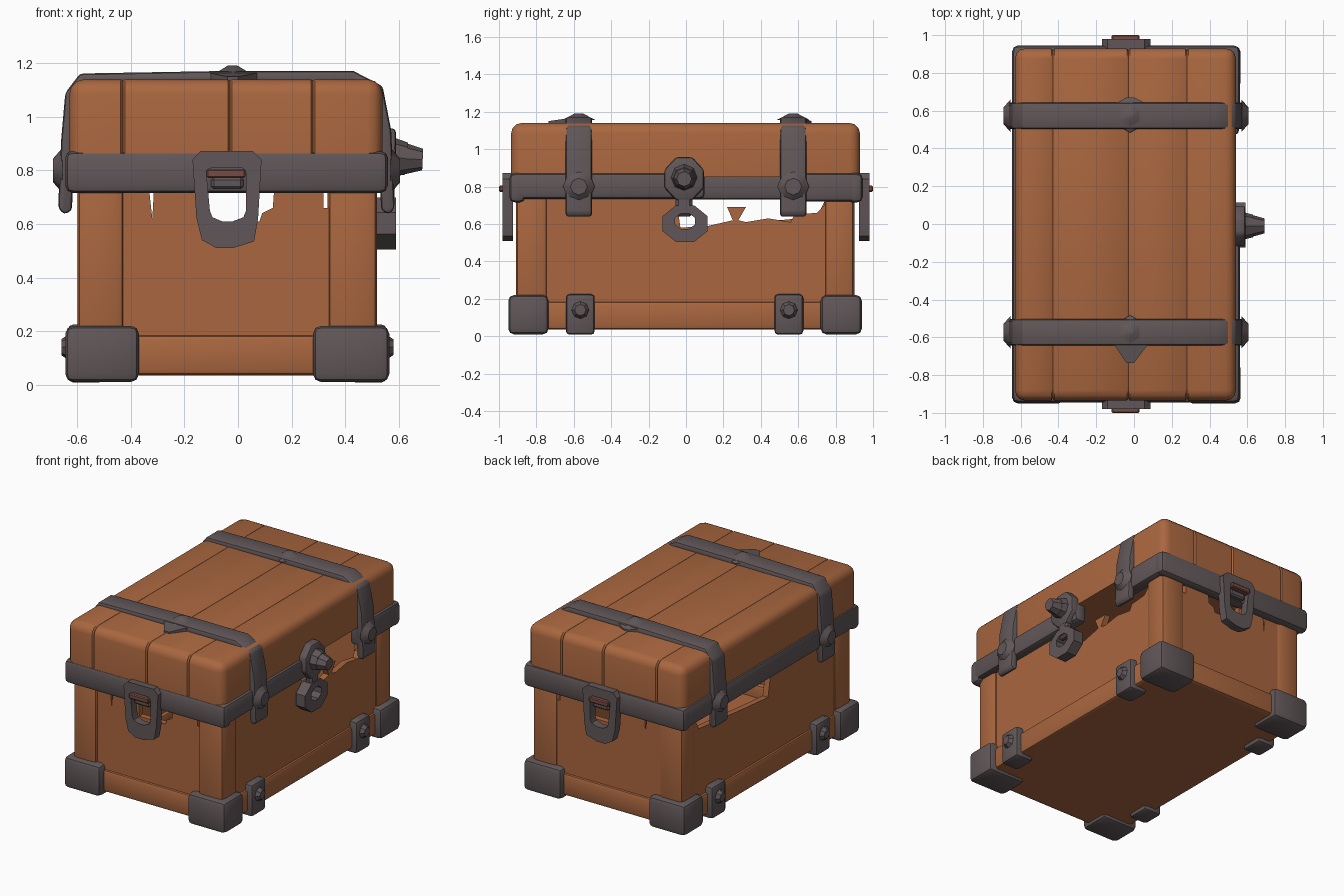
import bpy, bmesh, math
from mathutils import Vector, Matrix

if "Cube" in bpy.data.objects:
    bpy.data.objects.remove(bpy.data.objects["Cube"])


def material(name, rgb):
    m = bpy.data.materials.new(name)
    m.diffuse_color = (*rgb, 1)
    m.use_nodes = True
    m.node_tree.nodes["Principled BSDF"].inputs["Base Color"].default_value = m.diffuse_color
    return m


WOOD = material("brown wood", (0.40, 0.135, 0.05))
METAL = material("dark iron", (0.118, 0.094, 0.098))
RUST = material("rusty red", (0.19, 0.07, 0.055))


def finish(bm, name, mat, bevel=0.0, segs=2):
    if bevel:
        edges = [e for e in bm.edges if len(e.link_faces) == 2 and e.calc_face_angle(0) > 0.5]
        bmesh.ops.bevel(bm, geom=edges, offset=bevel, segments=segs, profile=0.5,
                        affect='EDGES', clamp_overlap=True)
    bmesh.ops.recalc_face_normals(bm, faces=bm.faces)
    me = bpy.data.meshes.new(name)
    bm.to_mesh(me)
    bm.free()
    me.materials.append(mat)
    ob = bpy.data.objects.new(name, me)
    bpy.context.collection.objects.link(ob)
    bpy.context.view_layer.objects.active = ob
    ob.select_set(True)
    bpy.ops.object.shade_smooth_by_angle(angle=math.radians(35))
    ob.select_set(False)
    return ob


def box_bm(x0, x1, y0, y1, z0, z1):
    bm = bmesh.new()
    bmesh.ops.create_cube(bm, size=1)
    for v in bm.verts:
        v.co = Vector(((x0 + x1) / 2 + v.co.x * (x1 - x0),
                       (y0 + y1) / 2 + v.co.y * (y1 - y0),
                       (z0 + z1) / 2 + v.co.z * (z1 - z0)))
    return bm


def box(name, mat, x0, x1, y0, y1, z0, z1, bevel=0.0, segs=2):
    x0, x1 = sorted((x0, x1))
    y0, y1 = sorted((y0, y1))
    return finish(box_bm(x0, x1, y0, y1, z0, z1), name, mat, bevel, segs)


def prism(name, mat, pts, axis, a, b, bevel=0.0):
    """Extrude a profile (u, z) along 'x' or 'y' from a to b."""
    bm = bmesh.new()
    put = (lambda u, z, d: (d, u, z)) if axis == 'x' else (lambda u, z, d: (u, d, z))
    f = bm.faces.new([bm.verts.new(put(u, z, a)) for u, z in pts])
    r = bmesh.ops.extrude_face_region(bm, geom=[f])
    move = Vector((b - a, 0, 0)) if axis == 'x' else Vector((0, b - a, 0))
    bmesh.ops.translate(bm, vec=move, verts=[g for g in r['geom'] if isinstance(g, bmesh.types.BMVert)])
    return finish(bm, name, mat, bevel)


def ring(name, mat, outer, inner, axis, a, b, bevel=0.0):
    """Link made from two matching loops of (u, z) points."""
    bm = bmesh.new()
    put = (lambda u, z, d: (d, u, z)) if axis == 'x' else (lambda u, z, d: (u, d, z))
    loops = [[bm.verts.new(put(u, z, d)) for u, z in pts]
             for pts, d in ((outer, a), (inner, a), (inner, b), (outer, b))]
    n = len(outer)
    for k in range(4):
        p, q = loops[k], loops[(k + 1) % 4]
        for i in range(n):
            j = (i + 1) % n
            bm.faces.new((p[i], p[j], q[j], q[i]))
    return finish(bm, name, mat, bevel, 1)


def stud(name, mat, base, direction, r1, r2, length, sides=8):
    """Tapered boss growing out of a surface."""
    d = Vector(direction).normalized()
    bm = bmesh.new()
    bmesh.ops.create_cone(bm, cap_ends=True, segments=sides, radius1=r1, radius2=r2, depth=length)
    rot = d.to_track_quat('Z', 'Y').to_matrix().to_4x4()
    bmesh.ops.transform(bm, verts=bm.verts,
                        matrix=Matrix.Translation(Vector(base) + d * length / 2) @ rot)
    return finish(bm, name, mat)


# Lid: rounded block with plank seams
bm = box_bm(-0.63, 0.54, -0.935, 0.93, 0.85, 1.14)
es = [e for e in bm.edges if not all(v.co.z < 0.9 for v in e.verts)]
bmesh.ops.bevel(bm, geom=es, offset=0.055, segments=3, profile=0.5, affect='EDGES')
for s in (-0.43, -0.03, 0.28):
    for x in (s - 0.008, s, s + 0.008):
        bmesh.ops.bisect_plane(bm, geom=bm.verts[:] + bm.edges[:] + bm.faces[:],
                               plane_co=(x, 0, 0), plane_no=(1, 0, 0))
    for v in bm.verts:
        if abs(v.co.x - s) < 1e-4:
            v.co.y *= 0.988
            if v.co.z > 1.0:
                v.co.z -= 0.005
finish(bm, "lid", WOOD)

# Body: floor, corner posts, bottom rails
box("floor", WOOD, -0.58, 0.50, -0.88, 0.88, 0.035, 0.10)
for x0, x1 in ((-0.60, -0.425), (0.335, 0.52)):
    for y0, y1 in ((-0.91, -0.74), (0.74, 0.90)):
        box("corner_post", WOOD, x0, x1, y0, y1, 0.05, 0.86, 0.03)
for s in (-1, 1):
    box("end_rail", WOOD, -0.595, 0.515, s * 0.905, s * 0.82, 0.035, 0.185, 0.02)
for x0, x1 in ((-0.60, -0.52), (0.44, 0.52)):
    box("side_rail", WOOD, x0, x1, -0.90, 0.895, 0.035, 0.185, 0.02)

# Body walls with broken upper edges
end_top = [(0.36, 0.66), (0.32, 0.66), (0.32, 0.72), (0.31, 0.80), (0.14, 0.80), (0.13, 0.66),
           (0.09, 0.64), (0.08, 0.61), (-0.115, 0.61), (-0.12, 0.80), (-0.31, 0.80),
           (-0.32, 0.62), (-0.34, 0.80)]
for s in (-1, 1):
    prism("end_wall", WOOD, [(-0.50, 0.06), (0.42, 0.06), (0.42, 0.80), (0.36, 0.80)] + end_top
          + [(-0.50, 0.80)], 'y', s * 0.89, s * 0.85)
prism("right_wall", WOOD,
      [(-0.80, 0.06), (0.80, 0.06), (0.80, 0.80), (0.74, 0.70), (0.70, 0.66), (0.58, 0.65),
       (0.56, 0.61), (0.44, 0.63), (0.32, 0.61), (0.28, 0.62), (0.32, 0.69), (0.22, 0.69),
       (0.25, 0.62), (0.12, 0.59), (-0.03, 0.58), (-0.06, 0.80), (-0.80, 0.80)], 'x', 0.505, 0.465)
prism("left_wall", WOOD,
      [(-0.80, 0.06), (0.80, 0.06), (0.80, 0.80), (0.74, 0.72), (0.70, 0.64), (0.40, 0.61),
       (0.20, 0.59), (-0.04, 0.57), (-0.07, 0.72), (-0.30, 0.72), (-0.32, 0.80), (-0.80, 0.80)],
      'x', -0.585, -0.545)

# Iron band under the lid, broken on the right side
for s in (-1, 1):
    box("end_band", METAL, -0.645, 0.56, s * 0.945, s * 0.86, 0.715, 0.872, 0.03)
box("left_band", METAL, -0.645, -0.56, -0.93, 0.93, 0.73, 0.872, 0.025)
box("right_band_front", METAL, 0.475, 0.56, -0.93, 0.10, 0.735, 0.872, 0.025)
box("right_band_back", METAL, 0.475, 0.56, 0.51, 0.93, 0.72, 0.872, 0.025)

# Straps over the lid, with studs
strap = [(-0.672, 0.66), (-0.66, 0.92), (-0.645, 1.09), (-0.59, 1.162), (-0.02, 1.172), (0.43, 1.172),
         (0.54, 1.115), (0.572, 0.95), (0.585, 0.66), (0.565, 0.635), (0.535, 0.65), (0.52, 0.95),
         (0.49, 1.08), (0.42, 1.12), (-0.02, 1.12), (-0.56, 1.12), (-0.60, 1.06), (-0.61, 0.95),
         (-0.62, 0.65), (-0.65, 0.635)]
for s in (-1, 1):
    y = s * 0.573
    prism("lid_strap", METAL, strap, 'y', y - 0.07, y + 0.07, 0.014)
    stud("strap_stud", METAL, (-0.655, y, 0.80), (-1, 0, 0), 0.085, 0.045, 0.035)
    stud("strap_stud", METAL, (0.57, y, 0.80), (1, 0, 0), 0.085, 0.045, 0.035)
    stud("top_stud", METAL, (-0.02, y, 1.155), (0, 0, 1), 0.09, 0.02, 0.037, 6)

# Bent plate tips on the straps
for y, tip in ((-0.63, -0.735), (0.63, 0.67)):
    bm = bmesh.new()
    tri = [bm.verts.new(p) for p in ((-0.11, y, 1.165), (0.08, y, 1.165), (0.0, tip, 1.15), (-0.04, tip, 1.15))]
    f = bm.faces.new(tri)
    r = bmesh.ops.extrude_face_region(bm, geom=[f])
    bmesh.ops.translate(bm, vec=(0, 0, -0.03), verts=[g for g in r['geom'] if isinstance(g, bmesh.types.BMVert)])
    finish(bm, "strap_tip", METAL)

# Corner caps and side brackets at the foot
for x0, x1 in ((-0.645, -0.37), (0.28, 0.565)):
    for y0, y1 in ((-0.95, -0.735), (0.72, 0.94)):
        box("corner_cap", METAL, x0, x1, y0, y1, 0.01, 0.22, 0.03)
for y in (-0.565, 0.55):
    for x0, x1, s in ((-0.635, -0.50, -1), (0.42, 0.555, 1)):
        box("foot_bracket", METAL, x0, x1, y - 0.077, y + 0.077, 0.008, 0.225, 0.02)
        stud("foot_rivet", METAL, ((x0 if s < 0 else x1) - s * 0.005, y, 0.14), (s, 0, 0), 0.05, 0.03, 0.03)

# End handles
outer = [(-0.17, 0.84), (-0.14, 0.872), (0.055, 0.872), (0.088, 0.84), (0.075, 0.62), (0.06, 0.535),
         (-0.02, 0.51), (-0.08, 0.51), (-0.135, 0.54), (-0.155, 0.62)]
inner = [(-0.118, 0.79), (-0.10, 0.81), (0.015, 0.81), (0.03, 0.79), (0.03, 0.65), (0.02, 0.625),
         (-0.02, 0.61), (-0.06, 0.61), (-0.095, 0.625), (-0.105, 0.65)]
for s in (-1, 1):
    ring("handle", METAL, outer, inner, 'y', s * 0.925, s * 0.98, 0.012)
    box("handle_pin", RUST, -0.118, 0.028, s * 0.93, s * 1.0, 0.772, 0.805, 0.006, 1)
    box("handle_pin_clip", METAL, -0.10, 0.02, s * 0.92, s * 0.972, 0.73, 0.775, 0.01, 1)


# Latch on the right side: boss, arm and ring
def octagon(y, z, ry, rz):
    return [(y + ry * math.cos(math.pi * (i + .5) / 4), z + rz * math.sin(math.pi * (i + .5) / 4))
            for i in range(8)]


prism("latch_plate", METAL, octagon(-0.01, 0.842, 0.115, 0.125), 'x', 0.52, 0.59, 0.015)
stud("latch_boss", METAL, (0.57, -0.01, 0.85), (1, 0, -0.1), 0.075, 0.06, 0.06)
stud("latch_knob", METAL, (0.60, -0.01, 0.845), (1, 0, -0.05), 0.065, 0.04, 0.09)
box("latch_arm", METAL, 0.535, 0.585, -0.055, 0.035, 0.64, 0.78, 0.015, 1)
ring("latch_ring", METAL, octagon(-0.005, 0.602, 0.13, 0.105), octagon(-0.005, 0.615, 0.058, 0.045),
     'x', 0.52, 0.59, 0.014)
